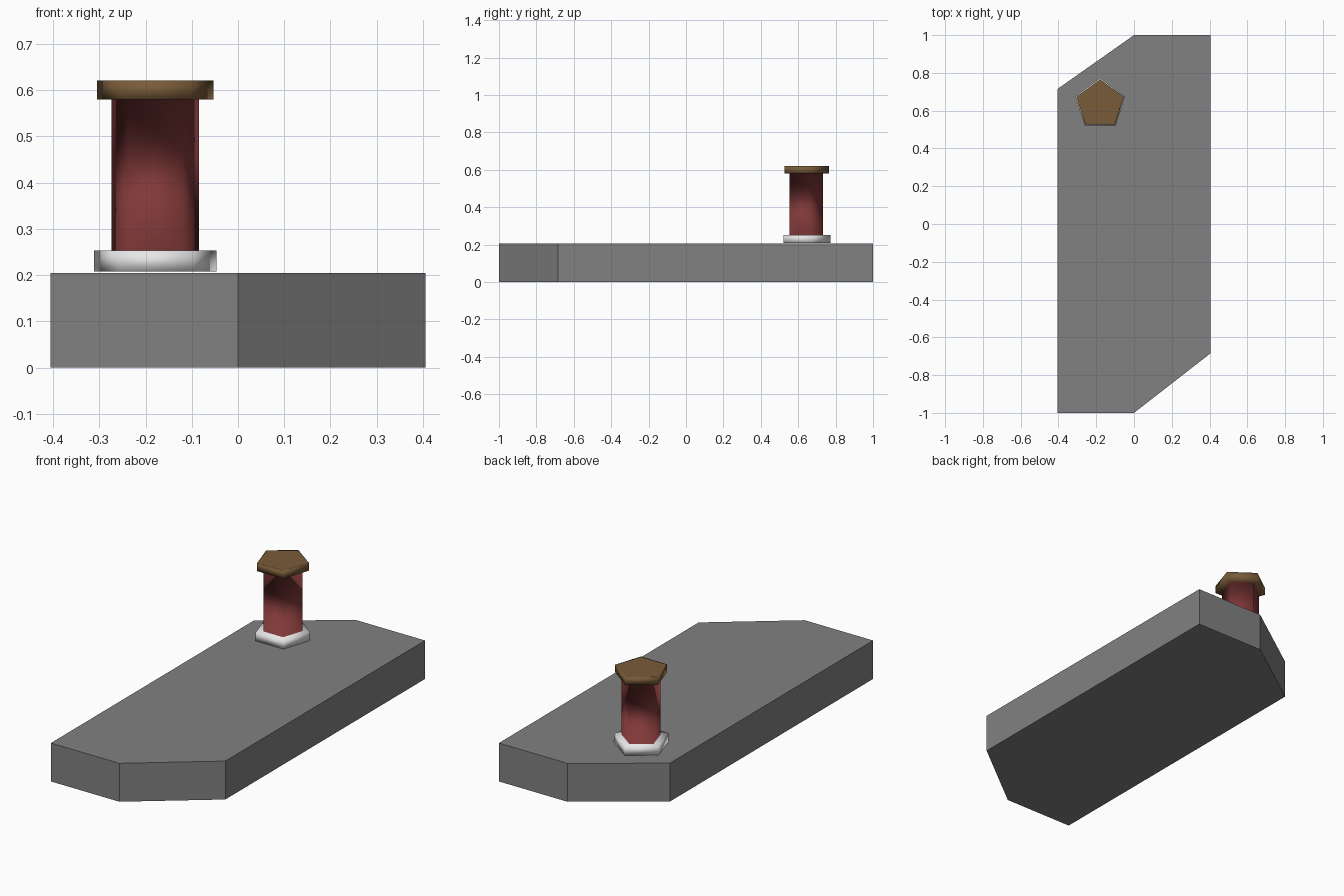
import bpy, bmesh, math

if "Cube" in bpy.data.objects:
    bpy.data.objects.remove(bpy.data.objects["Cube"])


def material(name, rgb):
    m = bpy.data.materials.new(name)
    m.diffuse_color = (*rgb, 1)
    m.use_nodes = True
    m.node_tree.nodes["Principled BSDF"].inputs["Base Color"].default_value = m.diffuse_color
    return m


grey = material("slab grey", (0.22, 0.22, 0.22))
white = material("collar white", (0.8, 0.8, 0.8))
red = material("post red", (0.22, 0.04, 0.04))
brown = material("cap brown", (0.19, 0.105, 0.04))


def add_object(name, bm, mats):
    bmesh.ops.recalc_face_normals(bm, faces=bm.faces)
    mesh = bpy.data.meshes.new(name)
    bm.to_mesh(mesh)
    bm.free()
    for m in mats:
        mesh.materials.append(m)
    ob = bpy.data.objects.new(name, mesh)
    bpy.context.collection.objects.link(ob)
    return ob


# Slab: six-sided outline with two cut corners, extruded up
outline = [(-0.405, -1), (0, -1), (0.405, -0.685),
           (0.405, 1), (0, 1), (-0.405, 0.715)]
bm = bmesh.new()
face = bm.faces.new([bm.verts.new((x, y, 0)) for x, y in outline])
ext = bmesh.ops.extrude_face_region(bm, geom=[face], use_keep_orig=True)
for v in ext["geom"]:
    if isinstance(v, bmesh.types.BMVert):
        v.co.z = 0.205
add_object("slab", bm, [grey])

# Pentagonal post: collar, column and cap as one smooth-shaded profile
profile = [(0.139, 0.208), (0.139, 0.253), (0.0995, 0.253),
           (0.0995, 0.58), (0.1325, 0.58), (0.1325, 0.621), (0.125, 0.621)]
bm = bmesh.new()
rings = []
for r, z in profile:
    angles = [math.radians(90 + 72 * i) for i in range(5)]
    rings.append([bm.verts.new((-0.179 + r * math.cos(a),
                                0.633 + r * math.sin(a), z)) for a in angles])
for low, high in zip(rings, rings[1:]):
    for i in range(5):
        j = (i + 1) % 5
        bm.faces.new((low[i], low[j], high[j], high[i]))
bm.faces.new(rings[0][::-1])
bm.faces.new(rings[-1])
# Colour by height
for f in bm.faces:
    z = f.calc_center_median().z
    f.material_index = 0 if z < 0.26 else 1 if z < 0.5 else 2
    f.smooth = True
add_object("post", bm, [white, red, brown])
